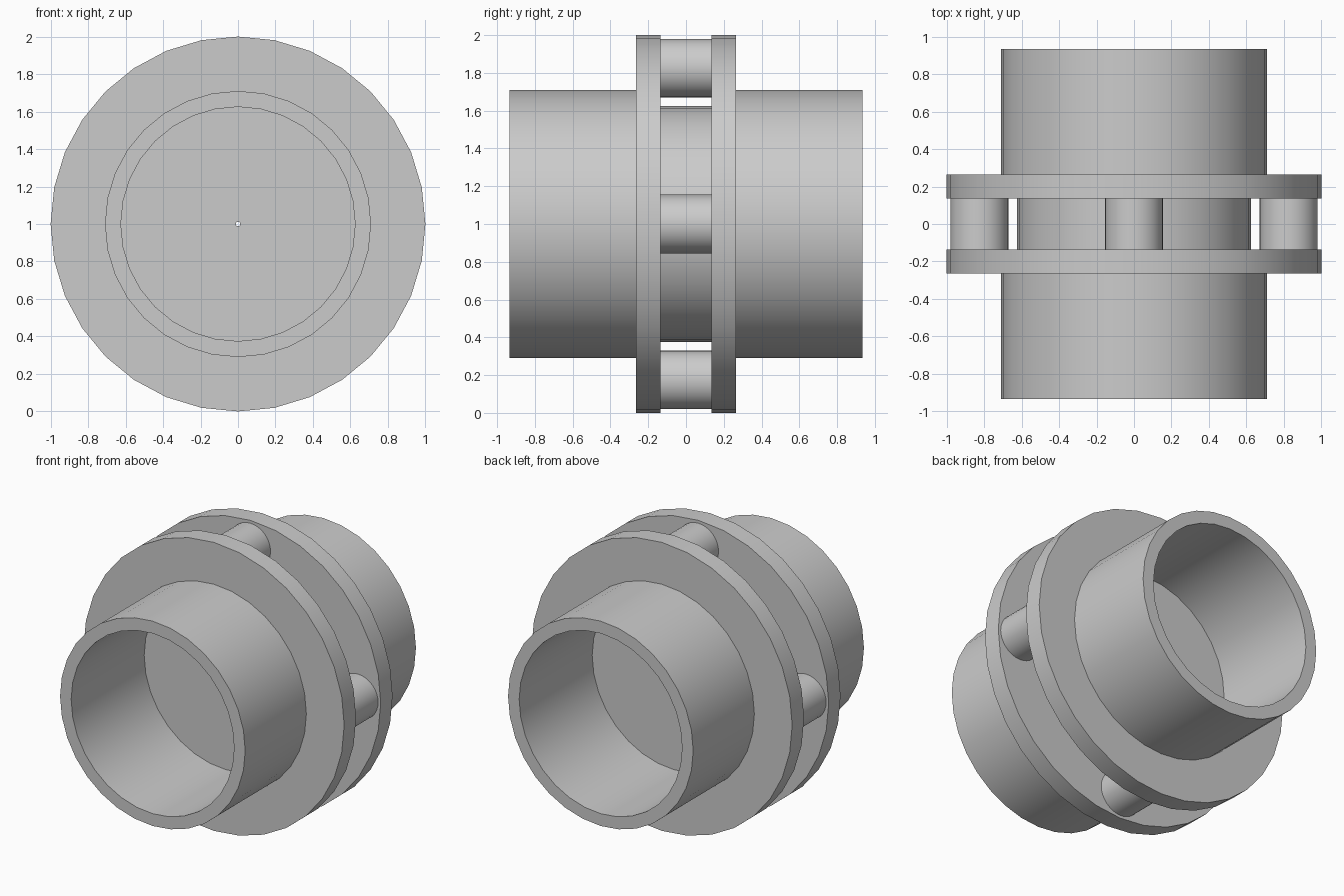
import bpy, bmesh, math
from mathutils import Vector

cube = bpy.data.objects.get("Cube")
if cube:
    bpy.data.objects.remove(cube, do_unlink=True)

grey = bpy.data.materials.new("steel_grey")
grey.use_nodes = True
colour = (0.6, 0.6, 0.6, 1)
grey.diffuse_color = colour
grey.node_tree.nodes["Principled BSDF"].inputs["Base Color"].default_value = colour

SIDES = 32
FLANGE_IN, FLANGE_OUT, TUBE_END = 0.135, 0.265, 0.935
BORE = 0.625


def turned(name, inner, outer, y0, y1, x=0, z=1):
    """Ring (or solid cylinder when inner is 0) turned about an axis along y."""
    bm = bmesh.new()
    section = [(outer, y0), (outer, y1)]
    section += [(inner, y1), (inner, y0)] if inner else []
    loops = []
    for i in range(SIDES):
        a = 2 * math.pi * i / SIDES
        loops.append([bm.verts.new(Vector((r * math.sin(a), y, r * math.cos(a))))
                      for r, y in section])
    n = len(section)
    for i in range(SIDES):
        a, b = loops[i], loops[(i + 1) % SIDES]
        for k in range(n if inner else 1):
            j = (k + 1) % n
            bm.faces.new((a[k], a[j], b[j], b[k]))
    if not inner:
        for k in range(2):
            bm.faces.new([loop[k] for loop in loops])
    bmesh.ops.recalc_face_normals(bm, faces=bm.faces)
    mesh = bpy.data.meshes.new(name)
    bm.to_mesh(mesh)
    bm.free()
    mesh.materials.append(grey)
    obj = bpy.data.objects.new(name, mesh)
    obj.location = (x, 0, z)
    bpy.context.collection.objects.link(obj)
    bpy.ops.object.select_all(action='DESELECT')
    obj.select_set(True)
    bpy.context.view_layer.objects.active = obj
    bpy.ops.object.shade_smooth_by_angle(angle=math.radians(30))


# Flanged tube at each end
for side, s in (("front", -1), ("back", 1)):
    turned(side + "_flange", BORE, 1.0, s * FLANGE_IN, s * FLANGE_OUT)
    turned(side + "_tube", BORE, 0.71, s * FLANGE_OUT, s * TUBE_END)

# Central disc closing the bore, with a pinhole on the axis
turned("centre_disc", 0.012, BORE, -FLANGE_IN, FLANGE_IN)

# Four pins joining the flanges
for i, place in enumerate(("top", "left", "bottom", "right")):
    a = i * math.pi / 2
    turned(place + "_pin", 0, 0.155, -FLANGE_IN, FLANGE_IN,
           0.825 * math.sin(a), 1 + 0.825 * math.cos(a))
